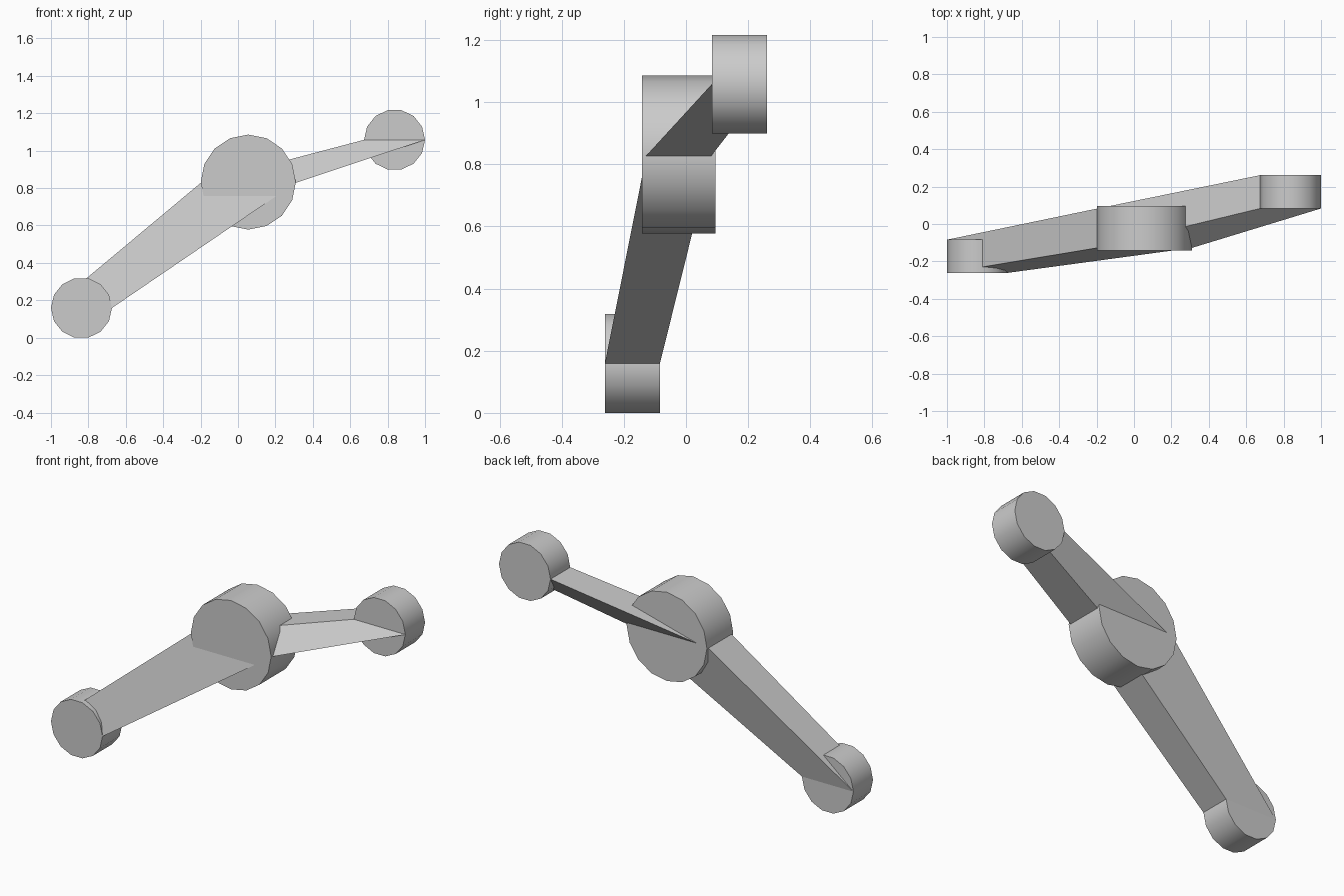
import bpy, bmesh
from math import pi, cos, sin

cube = bpy.data.objects.get("Cube")
if cube:
    bpy.data.objects.remove(cube, do_unlink=True)

grey = bpy.data.materials.new("plain grey")
grey.use_nodes = True
colour = (0.6, 0.6, 0.6, 1)
grey.diffuse_color = colour
grey.node_tree.nodes["Principled BSDF"].inputs["Base Color"].default_value = colour


def add_object(name, bm, smooth=False):
    bmesh.ops.recalc_face_normals(bm, faces=bm.faces)
    mesh = bpy.data.meshes.new(name)
    bm.to_mesh(mesh)
    bm.free()
    mesh.materials.append(grey)
    obj = bpy.data.objects.new(name, mesh)
    bpy.context.collection.objects.link(obj)
    if smooth:
        bpy.ops.object.select_all(action='DESELECT')
        obj.select_set(True)
        bpy.context.view_layer.objects.active = obj
        bpy.ops.object.shade_smooth_by_angle(angle=pi / 5)
    return obj


def boss(name, x, z, radius, y0, y1, sides):
    """Round hub whose axis runs front to back."""
    bm = bmesh.new()
    ring = [(x + radius * cos(2 * pi * i / sides), z + radius * sin(2 * pi * i / sides))
            for i in range(sides)]
    front = bm.faces.new([bm.verts.new((px, y0, pz)) for px, pz in ring])
    grown = bmesh.ops.extrude_face_region(bm, geom=[front], use_keep_orig=True)
    moved = [v for v in grown["geom"] if isinstance(v, bmesh.types.BMVert)]
    bmesh.ops.translate(bm, verts=moved, vec=(0, y1 - y0, 0))
    return add_object(name, bm, smooth=True)


def arm(name, start, end):
    """Skewed bar joining two level rectangles (x, z, half width, y0, y1)."""
    bm = bmesh.new()
    loops = []
    for x, z, half, y0, y1 in (start, end):
        corners = ((x - half, y0), (x + half, y0), (x + half, y1), (x - half, y1))
        loops.append([bm.verts.new((px, py, z)) for px, py in corners])
        bm.faces.new(loops[-1])
    for i in range(4):
        j = (i + 1) % 4
        bm.faces.new((loops[0][i], loops[0][j], loops[1][j], loops[1][i]))
    return add_object(name, bm)


# Hubs: x, z, radius, front, back
low_end = (-0.837, 0.159, 0.163, -0.261, -0.084)
high_end = (0.837, 1.058, 0.163, 0.083, 0.261)
middle = (0.055, 0.832, 0.254, -0.142, 0.095)
boss("lower_hub", *low_end, 14)
boss("upper_hub", *high_end, 14)
boss("centre_hub", *middle, 16)

# Arms meet inside the centre hub, slightly narrower than it
core = (0.055, 0.828, 0.254, -0.128, 0.082)
arm("lower_arm", low_end, core)
arm("upper_arm", core, high_end)
